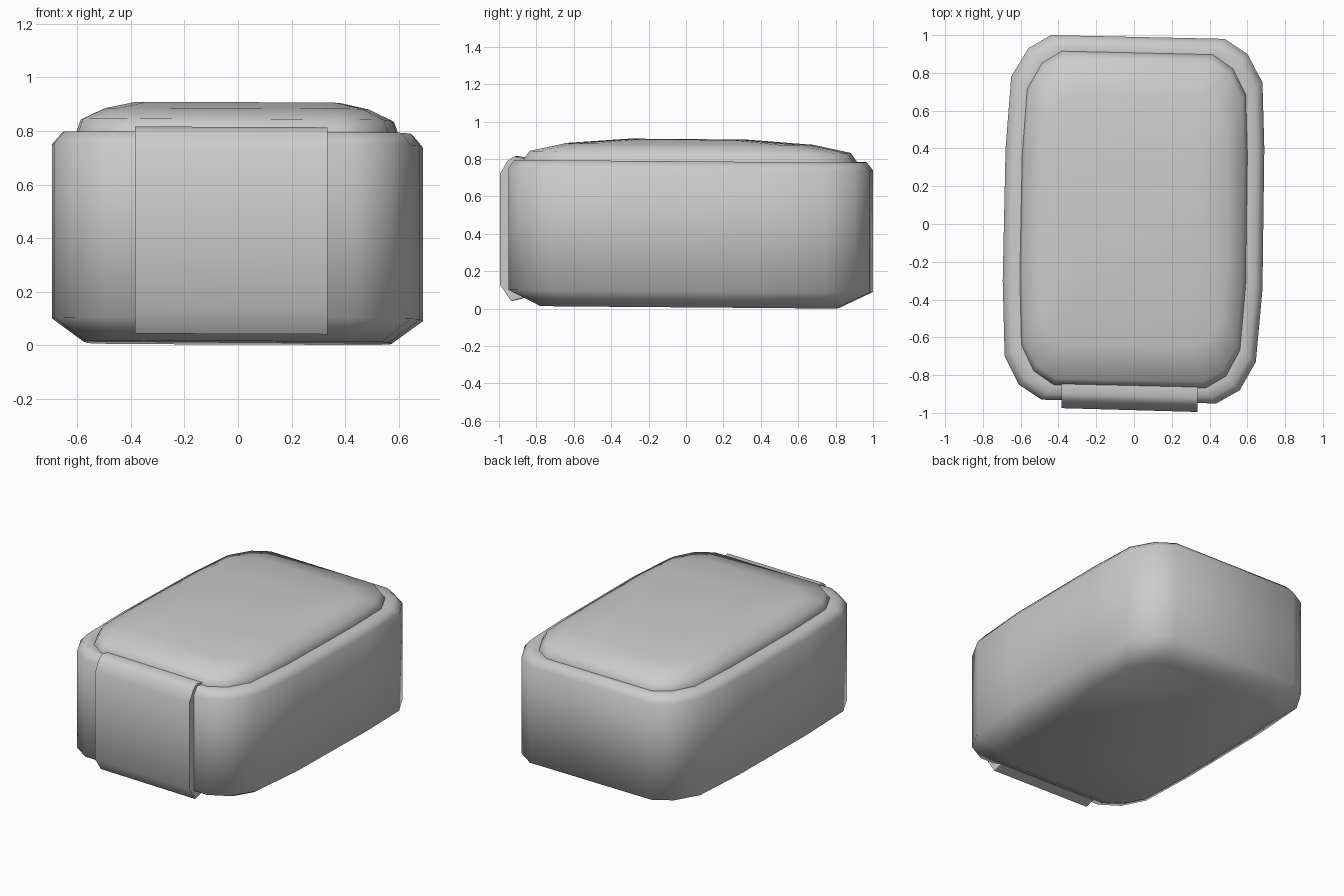
import bpy
import bmesh
from math import radians

cube = bpy.data.objects.get("Cube")
if cube:
    bpy.data.objects.remove(cube, do_unlink=True)

grey = bpy.data.materials.new("plain grey")
grey.use_nodes = True
color = (0.6, 0.6, 0.6, 1)
grey.diffuse_color = color
grey.node_tree.nodes["Principled BSDF"].inputs["Base Color"].default_value = color


def finish(name, bm, angle):
    """Turn a bmesh into a shaded object."""
    bmesh.ops.recalc_face_normals(bm, faces=bm.faces)
    mesh = bpy.data.meshes.new(name)
    bm.to_mesh(mesh)
    bm.free()
    mesh.materials.append(grey)
    obj = bpy.data.objects.new(name, mesh)
    bpy.context.collection.objects.link(obj)
    bpy.ops.object.select_all(action='DESELECT')
    obj.select_set(True)
    bpy.context.view_layer.objects.active = obj
    bpy.ops.object.shade_smooth_by_angle(angle=radians(angle))
    return obj


def bridge(bm, rings):
    """Join successive rings with quads and cap both ends."""
    for low, high in zip(rings, rings[1:]):
        for i in range(len(low)):
            j = (i + 1) % len(low)
            bm.faces.new((low[i], low[j], high[j], high[i]))
    bm.faces.new(rings[0][::-1])
    bm.faces.new(rings[-1])


# Slightly uneven rounded rectangle shared by body and lid
outline = [(-0.44, 1.0), (-0.56, 0.93), (-0.65, 0.78), (-0.68, 0.4),
           (-0.695, -0.3), (-0.685, -0.70), (-0.61, -0.85), (-0.49, -0.93),
           (0.435, -0.95), (0.56, -0.88), (0.645, -0.73), (0.68, -0.35),
           (0.69, 0.4), (0.68, 0.75), (0.6, 0.9), (0.48, 0.98)]


def loft(name, levels, angle):
    """Loft scaled outlines, each level being x scale, y scale, height."""
    bm = bmesh.new()
    rings = [[bm.verts.new((x * sx, y * sy, z - 0.008 * y * sy - 0.004 * x * sx))
              for x, y in outline] for sx, sy, z in levels]
    bridge(bm, rings)
    return finish(name, bm, angle)


# Tub with a chamfered foot and a rounded rim
loft("body", [(0.83, 0.82, 0.009), (1, 1, 0.095), (1, 1, 0.745),
              (0.945, 0.965, 0.79), (0.865, 0.91, 0.783)], 80)

# Domed lid seated inside the rim
loft("lid", [(0.87, 0.915, 0.765), (0.87, 0.915, 0.79), (0.845, 0.88, 0.838),
             (0.72, 0.68, 0.88), (0.56, 0.33, 0.905)], 80)

# Front clasp wrapping from the rim to the foot, slightly skewed
profile = [(-0.835, 0.80), (-0.91, 0.815), (-0.945, 0.79), (-0.985, 0.72),
           (-0.985, 0.13), (-0.925, 0.042), (-0.86, 0.06)]
bm = bmesh.new()
ends = [[bm.verts.new((x, y + skew, z - 0.004 * x)) for y, z in profile]
        for x, skew in ((-0.385, 0.01), (0.335, -0.01))]
bridge(bm, ends)
finish("front_clasp", bm, 60)
